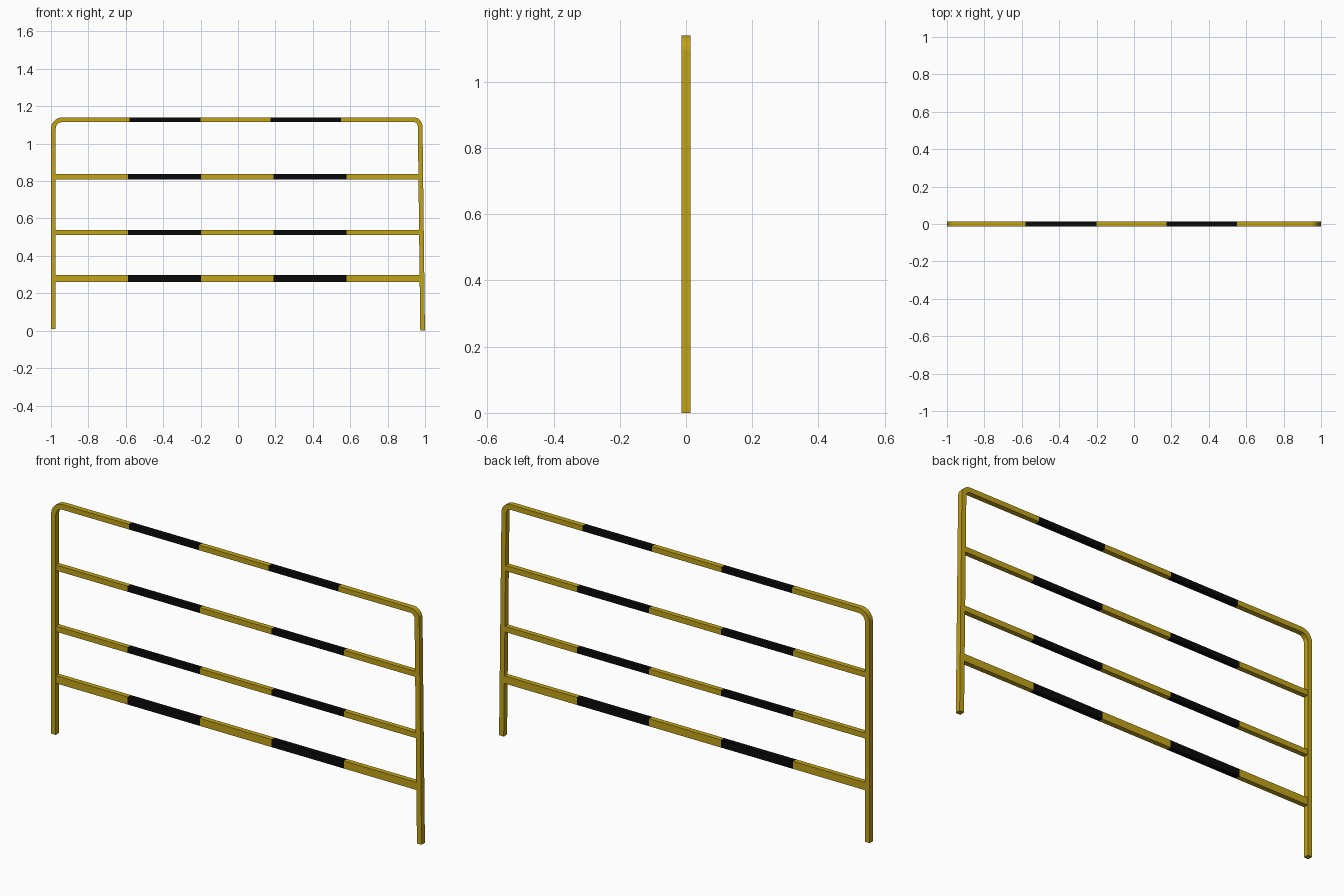
import bpy, bmesh
from math import pi, cos, sin
from mathutils import Vector

if "Cube" in bpy.data.objects:
    bpy.data.objects.remove(bpy.data.objects["Cube"])

def material(name, rgb):
    m = bpy.data.materials.new(name)
    m.diffuse_color = (*rgb, 1)
    m.use_nodes = True
    m.node_tree.nodes["Principled BSDF"].inputs["Base Color"].default_value = m.diffuse_color
    return m

YELLOW = material("yellow_paint", (0.53, 0.36, 0.010))
BLACK = material("black_paint", (0.003, 0.003, 0.003))

def tube(name, points, half_depth, half_height, black=()):
    """Sweep a square section along an XZ path; black lists striped x ranges."""
    pts = [Vector((x, 0, z)) for x, z in points]
    dirs = [(b - a).normalized() for a, b in zip(pts, pts[1:])]
    bm = bmesh.new()
    rings = []
    for i, p in enumerate(pts):
        a, b = dirs[max(i - 1, 0)], dirs[min(i, len(dirs) - 1)]
        t = (a + b).normalized()
        n = Vector((-t.z, 0, t.x)) * (half_height / t.dot(a))   # mitred normal
        y = Vector((0, half_depth, 0))
        rings.append([bm.verts.new(p + v) for v in (n + y, n - y, -n - y, -n + y)])
    for i, (r, s) in enumerate(zip(rings, rings[1:])):
        mid = (pts[i].x + pts[i + 1].x) / 2
        stripe = any(lo < mid < hi for lo, hi in black)
        for j in range(4):
            f = bm.faces.new((r[j], r[j - 1], s[j - 1], s[j]))
            f.material_index = int(stripe)
    bm.faces.new(rings[0])
    bm.faces.new(rings[-1])
    bmesh.ops.recalc_face_normals(bm, faces=bm.faces)
    me = bpy.data.meshes.new(name)
    bm.to_mesh(me)
    bm.free()
    me.materials.append(YELLOW)
    me.materials.append(BLACK)
    ob = bpy.data.objects.new(name, me)
    bpy.context.collection.objects.link(ob)
    return ob

def corner(cx, cz, r, start, end, steps=5):
    return [(cx + r * cos(a), cz + r * sin(a))
            for a in (start + (end - start) * i / steps for i in range(steps + 1))]

# Bent outer frame: left post, striped top rail, slightly splayed right post
top_stripes = [(-0.58, -0.20), (0.175, 0.55)]
path = [(-0.987, 0.008)]
path += corner(-0.94, 1.081, 0.047, pi, pi / 2)
path += [(x, 1.128) for pair in top_stripes for x in pair]
path += corner(0.939, 1.093, 0.035, pi / 2, 0.012)
path += [(0.987, 0.0)]
tube("outer_frame", path, 0.013, 0.0125, top_stripes)

# Striped cross rails, the lowest one taller
stripes = [(-0.587, -0.197), (0.19, 0.58)]
for name, z, half_height in (("upper_rail", 0.823, 0.0135),
                             ("middle_rail", 0.525, 0.0135),
                             ("lower_rail", 0.278, 0.0185)):
    xs = [-0.985] + [x for pair in stripes for x in pair] + [0.974]
    tube(name, [(x, z) for x in xs], 0.0122, half_height, stripes)
